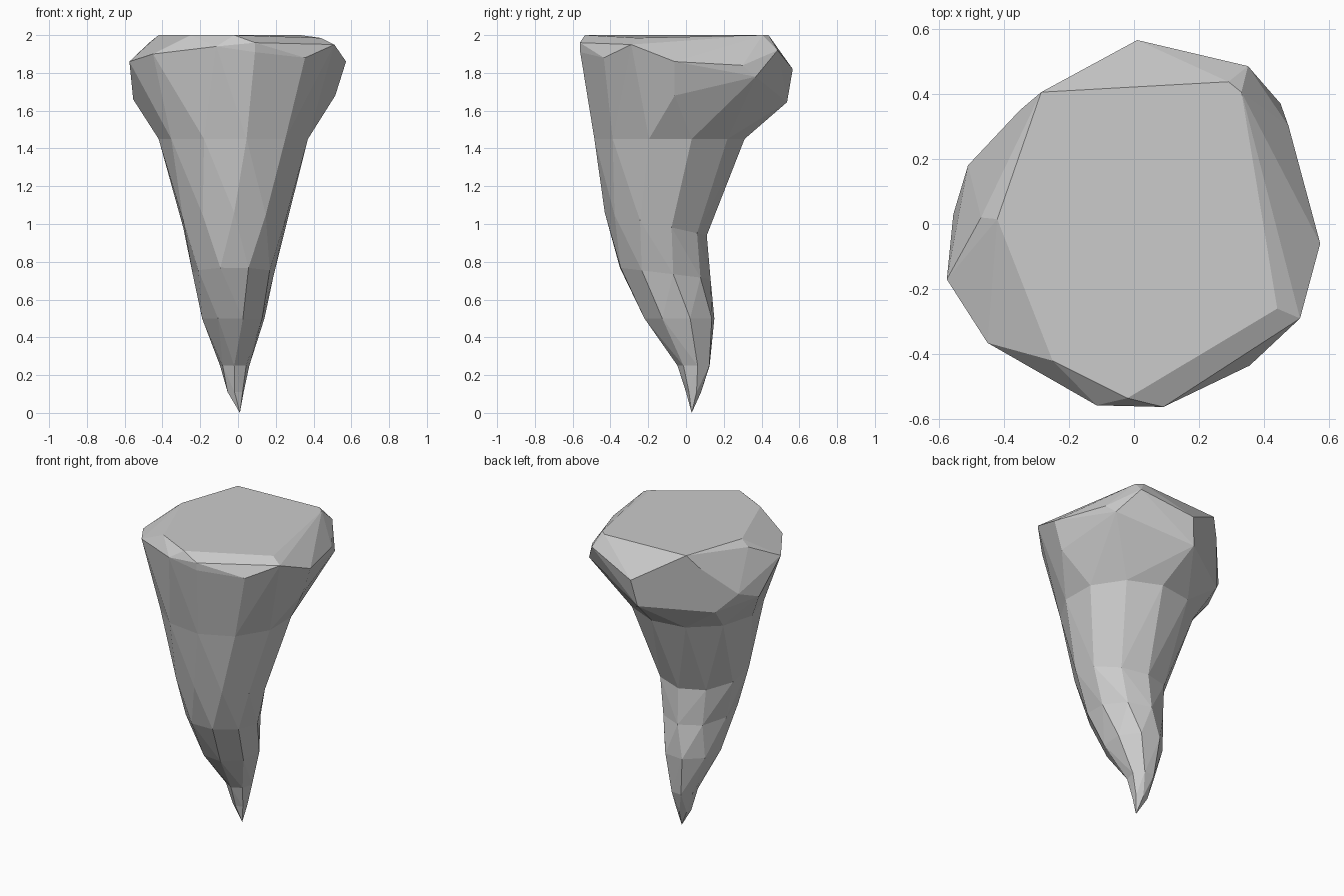
import bpy, bmesh
from math import cos, sin, pi
from mathutils import Vector

if "Cube" in bpy.data.objects:
    bpy.data.objects.remove(bpy.data.objects["Cube"])

def ring(z, x0, x1, y0, y1, n, turn=0.0, tilt=0.0):
    """Faceted oval section filling the given x and y limits; tilt raises the front."""
    raw = [(cos(turn + 2 * pi * i / n), sin(turn + 2 * pi * i / n)) for i in range(n)]
    xs, ys = [p[0] for p in raw], [p[1] for p in raw]
    fit = lambda v, vals, a, b: a + (b - a) * (v - min(vals)) / (max(vals) - min(vals))
    return [Vector((fit(x, xs, x0, x1), fit(y, ys, y0, y1), z - tilt * y)) for x, y in raw]

# Chipped crown, as corner points of a convex stone
crown = [Vector(p) for p in (
    # flat top
    (-.285, .405, 2), (.29, .437, 2), (.33, .405, 2), (.44, -.26, 1.985),
    (-.02, -.535, 2), (-.25, -.42, 2), (-.42, .015, 2),
    # upper rim
    (-.47, .02, 1.96), (-.35, .35, 1.91), (.35, .485, 1.92), (.51, -.29, 1.95),
    (.09, -.562, 1.96), (-.115, -.557, 1.94), (-.45, -.365, 1.9),
    # widest girdle
    (.01, .565, 1.82), (.45, .37, 1.78), (.475, .3, 1.84), (.572, -.06, 1.86),
    (.355, -.435, 1.88), (.09, -.56, 1.91), (-.575, -.17, 1.86),
    # underside
    (-.02, .535, 1.645), (.4, .17, 1.58), (.515, -.06, 1.68),
    (-.41, .28, 1.61), (-.51, .18, 1.72), (-.555, .03, 1.66))]

# Sections of the tapering, bending spike
sections = [
    crown,
    ring(1.45, -.42, .37, -.485, .31, 11, .3),
    ring(1.00, -.29, .25, -.43, .11, 10, pi / 2, .06),
    ring(.74, -.24, .19, -.35, .13, 9, .2, .03),
    ring(.50, -.19, .14, -.22, .15, 8, .3),
    ring(.25, -.095, .06, -.045, .125, 7, .2),
    ring(.11, -.055, .03, .0, .08, 6, .4),
    [Vector((.01, .03, 0))]]

bm = bmesh.new()
for k in range(len(sections) - 1):
    # Each stretch is the convex skin between two sections, left open at the joins
    upper = [bm.verts.new(p) for p in sections[k]]
    lower = [bm.verts.new(p) for p in sections[k + 1]]
    bmesh.ops.convex_hull(bm, input=upper + lower)
    caps = set()
    for group, is_join in ((upper, k > 0), (lower, True)):
        group = {v for v in group if v.is_valid}
        if is_join:
            caps |= {f for v in group for f in v.link_faces if set(f.verts) <= group}
    bmesh.ops.delete(bm, geom=list(caps), context='FACES_ONLY')
bmesh.ops.delete(bm, geom=[v for v in bm.verts if not v.link_faces], context='VERTS')
bmesh.ops.remove_doubles(bm, verts=bm.verts, dist=.0005)
bmesh.ops.dissolve_limit(bm, angle_limit=.06, verts=bm.verts, edges=bm.edges)
bmesh.ops.recalc_face_normals(bm, faces=bm.faces)

mesh = bpy.data.meshes.new("stone_spike")
bm.to_mesh(mesh)
bm.free()
bpy.context.collection.objects.link(bpy.data.objects.new("stone_spike", mesh))
